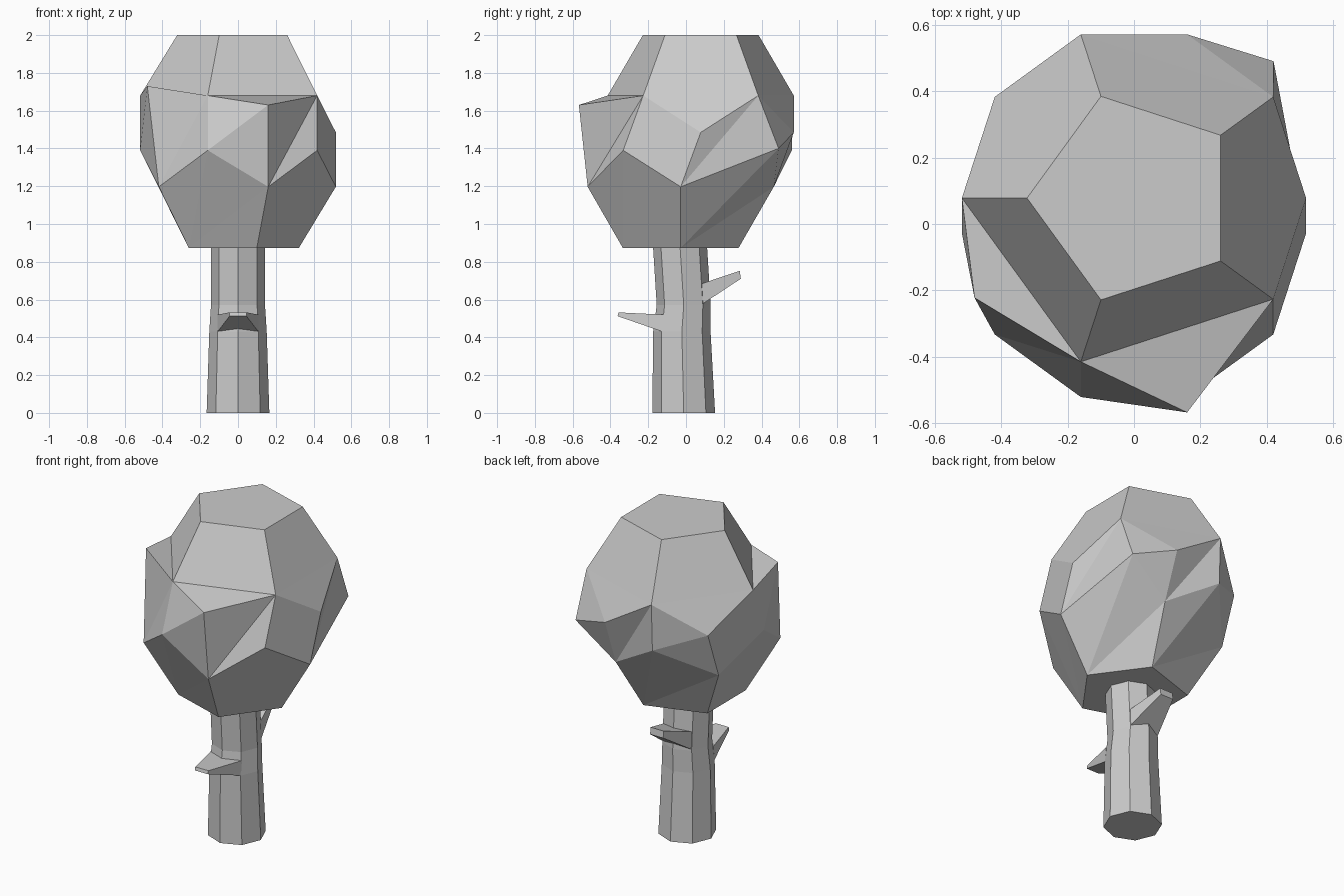
import bpy, bmesh
from math import cos, sin, radians

if "Cube" in bpy.data.objects:
    bpy.data.objects.remove(bpy.data.objects["Cube"])


def ring(count, r, cy, z, start=0.0):
    return [(r * cos(radians(start + 360 * i / count)),
             cy + r * sin(radians(start + 360 * i / count)), z) for i in range(count)]


def make(name, verts, faces):
    mesh = bpy.data.meshes.new(name)
    mesh.from_pydata(verts, [], faces)
    bm = bmesh.new()
    bm.from_mesh(mesh)
    bmesh.ops.recalc_face_normals(bm, faces=bm.faces)
    bm.to_mesh(mesh)
    bm.free()
    obj = bpy.data.objects.new(name, mesh)
    bpy.context.collection.objects.link(obj)
    return obj


def loft(name, rings):
    n = len(rings[0])
    verts = [v for r in rings for v in r]
    faces = [(k * n + i, k * n + (i + 1) % n, (k + 1) * n + (i + 1) % n, (k + 1) * n + i)
             for k in range(len(rings) - 1) for i in range(n)]
    faces += [tuple(range(n)), tuple(range(len(verts) - n, len(verts)))]
    return make(name, verts, faces)


# Foliage: dodecahedron split at its zigzag belt, lower half shifted down and forward
def zigzag(cy, z_even, z_odd, moved):
    pts = [(x, y, z_odd if j % 2 else z_even)
           for j, (x, y, z) in enumerate(ring(10, 0.518, cy, 0))]
    for j, p in moved.items():
        pts[j] = p
    return pts


top = ring(5, 0.322, 0.078, 2.0, 36)
upper = zigzag(0.078, 1.485, 1.68, {6: (-0.48, -0.222, 1.73), 8: (0.16, -0.567, 1.63)})
lower = zigzag(-0.028, 1.197, 1.39, {1: (0.42, 0.49, 1.4), 3: (-0.16, 0.56, 1.39)})
bottom = ring(5, 0.322, -0.028, 0.873)
T, A, B, C = 0, 5, 15, 25          # start index of each ring
faces = [tuple(range(5)), tuple(range(C, C + 5))]
for j in range(10):                # belt triangles
    k = (j + 1) % 10
    faces += [(A + j, A + k, B + j), (A + k, B + k, B + j)]
for i in range(5):                 # pentagons, folded where a corner was pulled
    n = (i + 1) % 5
    a, b, c = 2 * i + 1, (2 * i + 2) % 10, (2 * i + 3) % 10
    faces += [(T + i, T + n, A + c, A + a), (A + a, A + c, A + b)]
    a, b, c = 2 * i, 2 * i + 1, (2 * i + 2) % 10
    faces += [(C + i, B + a, B + b), (C + i, B + b, B + c), (C + i, B + c, C + n)]
make("foliage", top + upper + lower + bottom, faces)

# Trunk: slightly bent octagonal column
loft("trunk", [ring(8, r, cy, z) for r, cy, z in
               [(0.166, -0.012, 0), (0.152, -0.022, 0.43),
                (0.143, -0.012, 0.57), (0.143, -0.034, 0.92)]])


# Branch stubs: tapered wedges out of the front and back
def branch(name, base, tip):
    loft(name, [[(-w, y0, z0), (w, y0, z0), (w, y1, z1), (-w, y1, z1)]
                for w, y0, z0, y1, z1 in (base, tip)])


branch("front_branch", (0.108, -0.125, 0.43, -0.115, 0.52), (0.045, -0.362, 0.512, -0.357, 0.532))
branch("back_branch", (0.1, 0.085, 0.575, 0.07, 0.68), (0.045, 0.29, 0.71, 0.285, 0.752))
